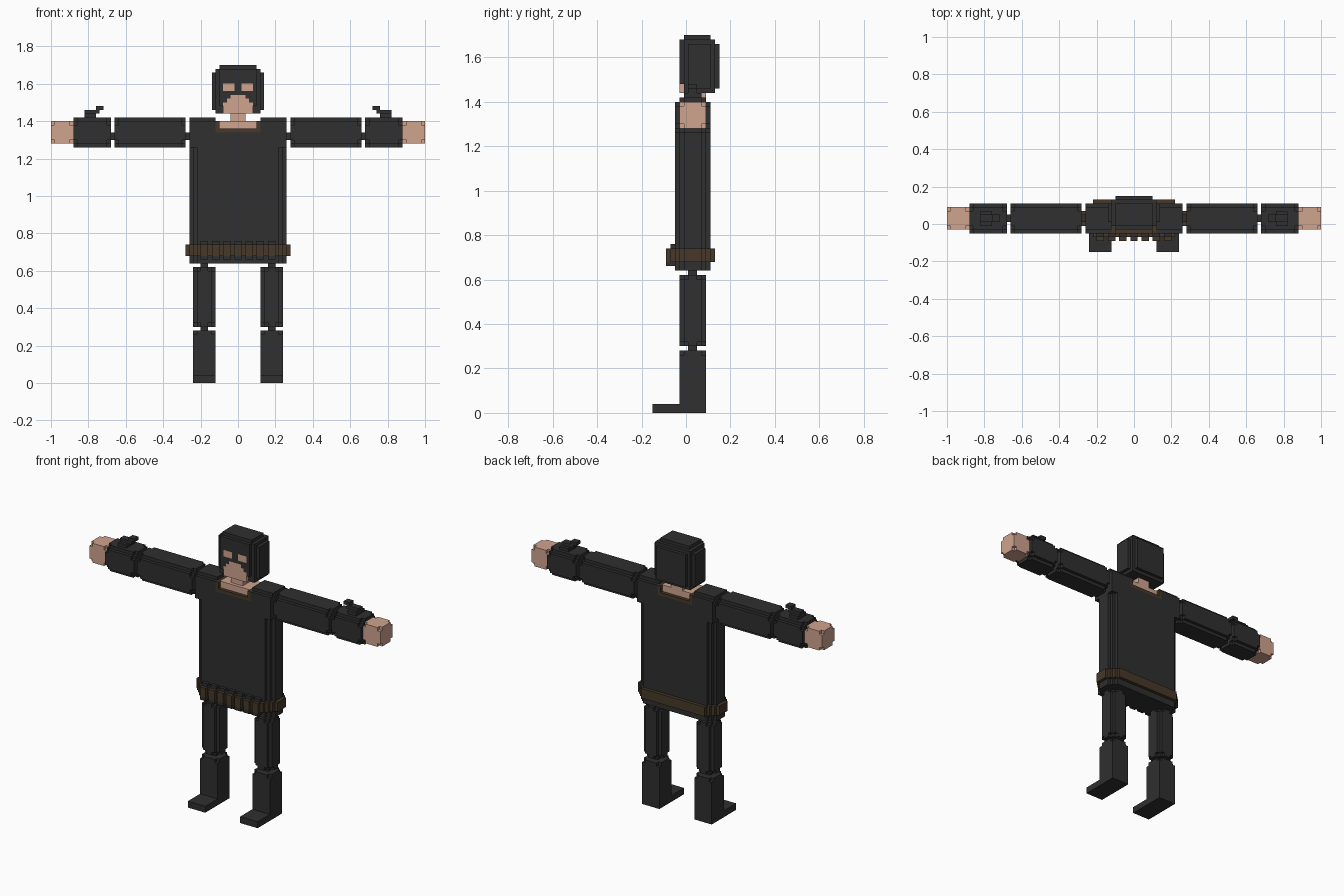
import bpy
import bmesh

if "Cube" in bpy.data.objects:
    bpy.data.objects.remove(bpy.data.objects["Cube"])

U = 0.02  # size of one block


def material(name, rgb):
    m = bpy.data.materials.new(name)
    m.diffuse_color = (*rgb, 1.0)
    m.use_nodes = True
    m.node_tree.nodes["Principled BSDF"].inputs["Base Color"].default_value = m.diffuse_color
    return m


BLACK, SKIN, BROWN = 0, 1, 2
MATS = [material("charcoal cloth", (0.029, 0.029, 0.029)),
        material("skin", (0.63, 0.37, 0.275)),
        material("brown leather", (0.062, 0.040, 0.022))]


def box(x0, x1, y0, y1, z0, z1, color=BLACK, keep=None):
    """Blocks of a box; keep(dx, dy, dz) tests each block's depth from the faces."""
    cells = {}
    for i in range(x0, x1):
        for j in range(y0, y1):
            for k in range(z0, z1):
                d = (min(i - x0, x1 - 1 - i), min(j - y0, y1 - 1 - j), min(k - z0, z1 - 1 - k))
                if keep is None or keep(*d):
                    cells[i, j, k] = color
    return cells


def build(name, *groups, mirror=False):
    """Make the outer skin of the merged blocks, joining flat areas."""
    cells = {}
    for g in groups:
        cells.update(g)
    if mirror:
        cells = {(-1 - i, j, k): c for (i, j, k), c in cells.items()}
    bm = bmesh.new()
    verts = {}

    def vert(p):
        if p not in verts:
            verts[p] = bm.verts.new((p[0] * U, p[1] * U + 0.01, p[2] * U))
        return verts[p]

    for cell, color in cells.items():
        for a in range(3):
            b, c = (a + 1) % 3, (a + 2) % 3
            for side in (0, 1):
                n = list(cell)
                n[a] += 2 * side - 1
                if tuple(n) in cells:
                    continue
                loop = []
                for u, v in ((0, 0), (1, 0), (1, 1), (0, 1)):
                    p = list(cell)
                    p[a] += side
                    p[b] += u
                    p[c] += v
                    loop.append(vert(tuple(p)))
                f = bm.faces.new(loop if side else loop[::-1])
                f.material_index = color
    bmesh.ops.dissolve_limit(bm, angle_limit=0.01, verts=bm.verts[:], edges=bm.edges[:],
                             delimit={'MATERIAL'})
    mesh = bpy.data.meshes.new(name)
    bm.to_mesh(mesh)
    bm.free()
    for m in MATS:
        mesh.materials.append(m)
    ob = bpy.data.objects.new(name, mesh)
    bpy.context.collection.objects.link(ob)
    return ob


# Corner rules: notched long edges with an extra step at both ends
def rod_x(dx, dy, dz):
    return dy + dz >= (2 if dx == 0 else 1)


def rod_z(dx, dy, dz):
    return dx + dy >= (2 if dz == 0 else 1)


def no_corners(dx, dy, dz):
    return dx + dy + dz >= 1


# Torso with stepped sides below the sleeves and a cut-out neckline
torso = {}
for (i, j, k), c in box(-13, 13, -3, 5, 32, 71).items():
    ax = i if i >= 0 else -1 - i
    dx, dy = 12 - ax, min(j + 3, 4 - j)
    if k < 63 and dx + dy < 2:
        continue
    if k == 70 and (dy == 0 or ax < 6):
        continue
    if k >= 67 and ax < 6:
        c = BROWN
        if k >= 68 and ax < 5:
            if dy == 0:
                continue
            c = SKIN
    torso[i, j, k] = c
build("torso", torso)

# Neck
build("neck", box(-2, 2, -1, 4, 70, 72, SKIN))

# Head with mask, eye holes and bare chin
head = {}
for (i, j, k), c in box(-7, 7, -2, 7, 72, 85).items():
    ax = i if i >= 0 else -1 - i
    dx, front, back, top = 6 - ax, j + 2, 6 - j, 84 - k
    if dx + min(front, back) < 2 or dx + top < 2 or back + top < 2 or front + top < 1:
        continue
    if k == 72 and (dx == 0 or back == 0):
        continue
    if k < 74 and front == 0 and ax >= 4:
        continue
    eye = front == 0 and 1 <= ax < 4 and 78 <= k < 80
    chin = front < 2 and k < 77 and ax < (4 if k < 75 else 3 if k < 76 else 2)
    head[i, j, k] = SKIN if eye or chin else BLACK
build("masked_head", head)

# Belt
build("belt", box(-14, 14, -4, 6, 34, 37, BROWN, lambda dx, dy, dz: dx + dy >= 3))

# Belt pouches with dark caps
for n in range(-3, 4):
    x0, x1 = 3 * n - 1, 3 * n + 1
    build("belt_pouch", box(x0, x1, -5, -4, 34, 37, BROWN),
          box(x0, x1, -5, -3, 33, 34), box(x0, x1, -4, -3, 37, 38))

for side, mir in (("left", False), ("right", True)):
    # Arm
    build(side + "_shoulder_joint", box(13, 14, 0, 2, 65, 67), mirror=mir)
    build(side + "_upper_arm", box(14, 33, -3, 5, 63, 71, BLACK, rod_x), mirror=mir)
    build(side + "_elbow_joint", box(33, 34, 0, 2, 65, 67), mirror=mir)
    build(side + "_forearm", box(34, 44, -3, 5, 63, 71, BLACK, rod_x), mirror=mir)
    build(side + "_hand", box(44, 50, -2, 4, 64, 70, SKIN, no_corners), mirror=mir)
    # Stepped wrist gadget
    build(side + "_wrist_gadget", box(38, 41, -1, 3, 71, 72), box(39, 41, 0, 2, 72, 73),
          box(37, 40, 0, 2, 72, 73), box(36, 38, 0, 2, 73, 74), mirror=mir)
    # Leg
    build(side + "_hip_joint", box(8, 10, 0, 2, 31, 32), mirror=mir)
    build(side + "_thigh", box(6, 12, -2, 4, 15, 31, BLACK, rod_z), mirror=mir)
    build(side + "_knee_joint", box(8, 10, 0, 2, 14, 15), mirror=mir)
    build(side + "_boot", box(6, 12, -2, 4, 0, 14, BLACK, no_corners),
          box(6, 12, -8, 4, 0, 2), mirror=mir)
